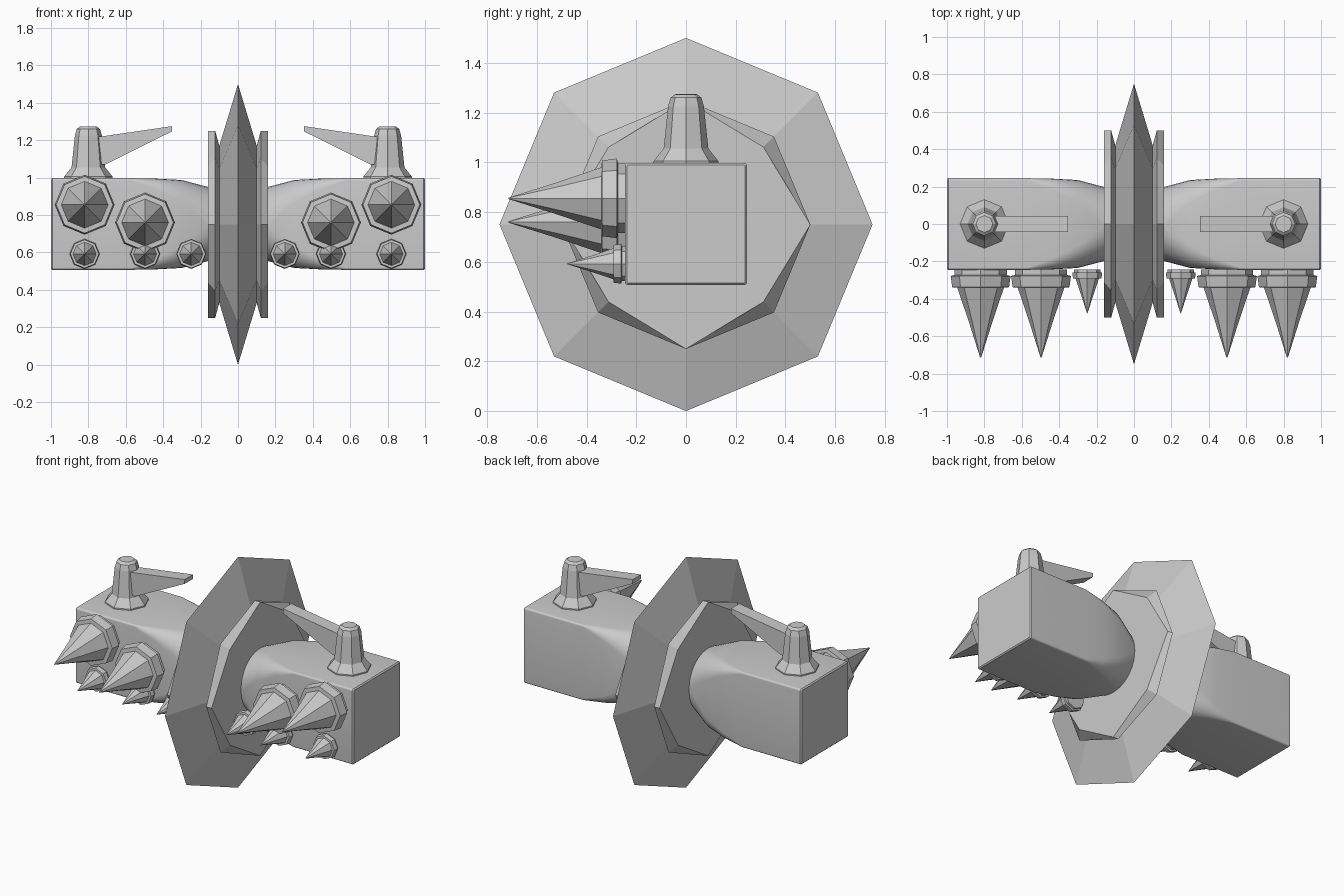
import bpy, bmesh, math
from mathutils import Vector

if "Cube" in bpy.data.objects:
    bpy.data.objects.remove(bpy.data.objects["Cube"])


def finish(name, bm, smooth=None):
    bmesh.ops.recalc_face_normals(bm, faces=bm.faces)
    me = bpy.data.meshes.new(name)
    bm.to_mesh(me)
    bm.free()
    ob = bpy.data.objects.new(name, me)
    bpy.context.collection.objects.link(ob)
    if smooth:
        bpy.ops.object.select_all(action='DESELECT')
        ob.select_set(True)
        bpy.context.view_layer.objects.active = ob
        bpy.ops.object.shade_smooth_by_angle(angle=math.radians(smooth))
    return ob


def loft(name, rings, smooth=None):
    """Skin a list of equally sized point rings and cap both ends."""
    bm = bmesh.new()
    vs = [[bm.verts.new(p) for p in r] for r in rings]
    n = len(vs[0])
    for a, b in zip(vs, vs[1:]):
        for i in range(n):
            j = (i + 1) % n
            bm.faces.new((a[i], a[j], b[j], b[i]))
    bm.faces.new(vs[0])
    bm.faces.new(vs[-1])
    return finish(name, bm, smooth)


def octagon(center, axis, r, r_diag=None):
    """Eight points around an axis, corners on the main directions."""
    u, v = {'X': ((0, 1, 0), (0, 0, 1)), 'Y': ((1, 0, 0), (0, 0, 1)),
            'Z': ((1, 0, 0), (0, 1, 0))}[axis]
    u, v, c = Vector(u), Vector(v), Vector(center)
    pts = []
    for i in range(8):
        a = i * math.pi / 4
        q = r_diag if (r_diag and i % 2) else r
        pts.append(c + u * q * math.cos(a) + v * q * math.sin(a))
    return pts


def rounded_square(x, h, r, seg=6):
    """Square section with rounded corners at position x."""
    pts = []
    for k in range(4):
        mid = math.pi / 4 + k * math.pi / 2
        cy = (h - r) * (1 if math.cos(mid) > 0 else -1)
        cz = (h - r) * (1 if math.sin(mid) > 0 else -1)
        for i in range(seg + 1):
            a = k * math.pi / 2 + i / seg * math.pi / 2
            pts.append((x, cy + r * math.cos(a), 0.752 + cz + r * math.sin(a)))
    return pts


# Central blade with a chamfered collar on each side
half = [(0.16, 0.5, 0.44), (0.122, 0.5, None), (0.1, 0.42, None)]
profile = ([(-x, r, d) for x, r, d in half] + [(0, 0.75, None)]
           + [(x, r, d) for x, r, d in reversed(half)])
loft("central_blade", [octagon((x, 0, 0.75), 'X', r, d) for x, r, d in profile])


def spike(name, x, z, s):
    prof = [(0, 0.14), (0.03, 0.14), (0.035, 0.16), (0.095, 0.152),
            (0.097, 0.125), (0.28, 0.063), (0.47, 0.003)]
    loft(name, [octagon((x, -0.243 - d * s, z), 'Y', r * s) for d, r in prof])


for side, s in (("left", -1), ("right", 1)):
    # Arm: square block blending to a round neck at the blade
    sections = [(1.0, 0.238, 0.008), (0.993, 0.245, 0.012), (0.57, 0.245, 0.012),
                (0.43, 0.242, 0.06), (0.3, 0.235, 0.12), (0.16, 0.198, 0.19),
                (0.1, 0.18, 0.175)]
    loft(side + "_arm", [rounded_square(s * x, h, r) for x, h, r in sections], 30)

    # Post on top of the arm
    post = [(0.98, 0.13), (1.005, 0.13), (1.055, 0.09), (1.225, 0.072),
            (1.26, 0.062), (1.273, 0.045)]
    loft(side + "_post", [octagon((s * 0.8, 0, z), 'Z', r) for z, r in post])

    # Tapered lever reaching inward from the post
    side_outline = [(0.353, 1.275), (0.353, 1.247), (0.71, 1.07),
                    (0.78, 1.07), (0.78, 1.212), (0.73, 1.22)]
    loft(side + "_lever", [[(s * x, y, z) for x, z in side_outline]
                           for y in (-0.043, 0.043)])

    # Front spikes: two large above, three small below
    for i, (x, z, size) in enumerate([(0.82, 0.855, 1), (0.497, 0.76, 1),
                                      (0.82, 0.592, 0.5), (0.497, 0.592, 0.5),
                                      (0.25, 0.592, 0.5)]):
        spike(f"{side}_spike_{i + 1}", s * x, z, size)
